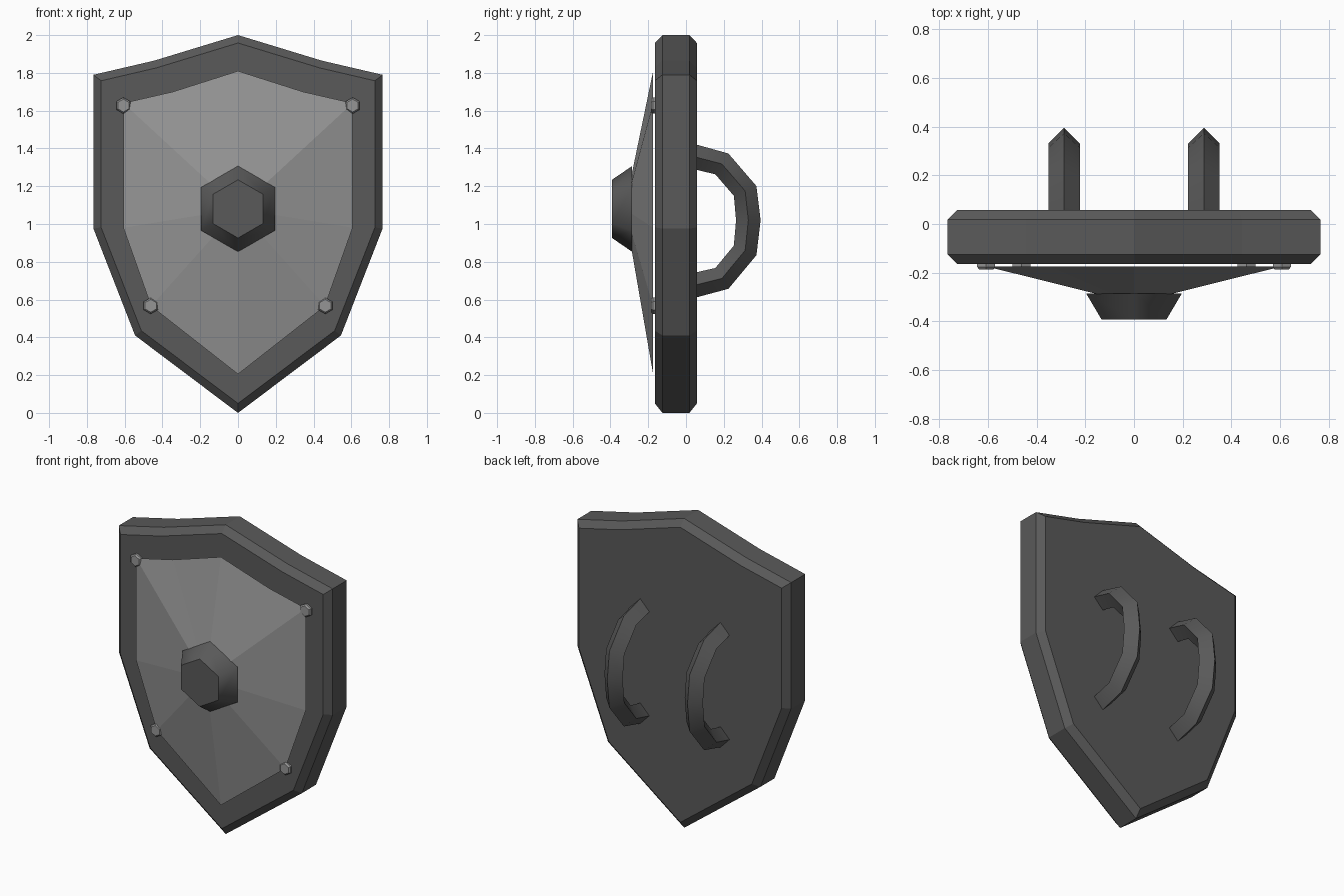
import bpy, bmesh, math
from mathutils import Vector

if "Cube" in bpy.data.objects:
    bpy.data.objects.remove(bpy.data.objects["Cube"])


def material(name, grey):
    m = bpy.data.materials.new(name)
    m.diffuse_color = (grey, grey, grey, 1)
    m.use_nodes = True
    m.node_tree.nodes["Principled BSDF"].inputs["Base Color"].default_value = m.diffuse_color
    return m


DARK = material("dark iron", 0.10)
LIGHT = material("light steel", 0.30)


def finish(bm, name, mat, smooth_angle=None):
    bmesh.ops.recalc_face_normals(bm, faces=bm.faces)
    me = bpy.data.meshes.new(name)
    bm.to_mesh(me)
    bm.free()
    ob = bpy.data.objects.new(name, me)
    bpy.context.collection.objects.link(ob)
    me.materials.append(mat)
    if smooth_angle:
        bpy.ops.object.select_all(action='DESELECT')
        ob.select_set(True)
        bpy.context.view_layer.objects.active = ob
        bpy.ops.object.shade_smooth_by_angle(angle=math.radians(smooth_angle))
    return ob


def loft(rings, cap_start=True, cap_end=True):
    """Skin closed rings of points into one mesh."""
    bm = bmesh.new()
    vr = [[bm.verts.new(p) for p in r] for r in rings]
    n = len(vr[0])
    for a, b in zip(vr, vr[1:]):
        for i in range(n):
            j = (i + 1) % n
            bm.faces.new((a[i], a[j], b[j], b[i]))
    if cap_start:
        bm.faces.new(vr[0][::-1])
    if cap_end:
        bm.faces.new(vr[-1])
    return bm


def mirrored(half):
    """Right half outline, top to bottom, closed over to the left side."""
    return half + [(-x, z) for x, z in half[-2:0:-1]]


def hexagon(x, y, z, r):
    return [(x + r * math.sin(k * math.pi / 3), y, z + r * math.cos(k * math.pi / 3))
            for k in range(6)]


# Shield body: extruded outline with chamfered front and back rims
body = mirrored([(0, 2), (0.443, 1.865), (0.765, 1.79), (0.765, 0.975), (0.545, 0.41), (0, 0)])
bm = loft([[(x, y, z) for x, z in body] for y in (-0.125, 0.018)])
bmesh.ops.recalc_face_normals(bm, faces=bm.faces)
ends = [f for f in bm.faces if abs(f.normal.y) > 0.9]
bmesh.ops.inset_individual(bm, faces=ends, thickness=0.04, depth=0.04, use_even_offset=True)
finish(bm, "shield_body", DARK)

# Raised front plate: open shell rising toward the boss
plate = mirrored([(0, 1.81), (0.345, 1.70), (0.607, 1.64), (0.607, 0.98), (0.46, 0.565), (0, 0.205)])
CZ = 1.08
rings = [[(x * s, y, CZ + (z - CZ) * s) for x, z in plate]
         for s, y in ((1, -0.174), (0.24, -0.289))]
finish(loft(rings, cap_start=False), "front_plate", LIGHT)

# Central boss
finish(loft([hexagon(0, -0.285, CZ, 0.227), hexagon(0, -0.392, CZ, 0.154)]),
       "boss", DARK, 55)

# Corner bolts
for side in (-1, 1):
    for x, z, where in ((0.607, 1.627, "upper"), (0.462, 0.567, "lower")):
        rings = [hexagon(side * x, y, z, r)
                 for y, r in ((-0.16, 0.043), (-0.176, 0.043), (-0.186, 0.034))]
        finish(loft(rings), f"bolt_{where}_{'left' if side < 0 else 'right'}", LIGHT)

# Arm loops on the back: four-sided tube swept along a bent path
path = [(0.03, 1.36), (0.19, 1.318), (0.313, 1.175), (0.33, 1.02),
        (0.313, 0.86), (0.19, 0.712), (0.03, 0.672)]
pts = [Vector(p) for p in path]
for side in (-1, 1):
    rings = []
    for i, p in enumerate(pts):
        d_in = (p - pts[max(i - 1, 0)]).normalized()
        d_out = (pts[min(i + 1, len(pts) - 1)] - p).normalized()
        t = (d_in + d_out).normalized()
        n = Vector((-t.y, t.x))
        r = 0.065
        c = 0.287 * side
        rings.append([(c + r, p.x, p.y), (c, p.x + n.x * r, p.y + n.y * r),
                      (c - r, p.x, p.y), (c, p.x - n.x * r, p.y - n.y * r)])
    finish(loft(rings), f"arm_loop_{'left' if side < 0 else 'right'}", DARK, 60)
